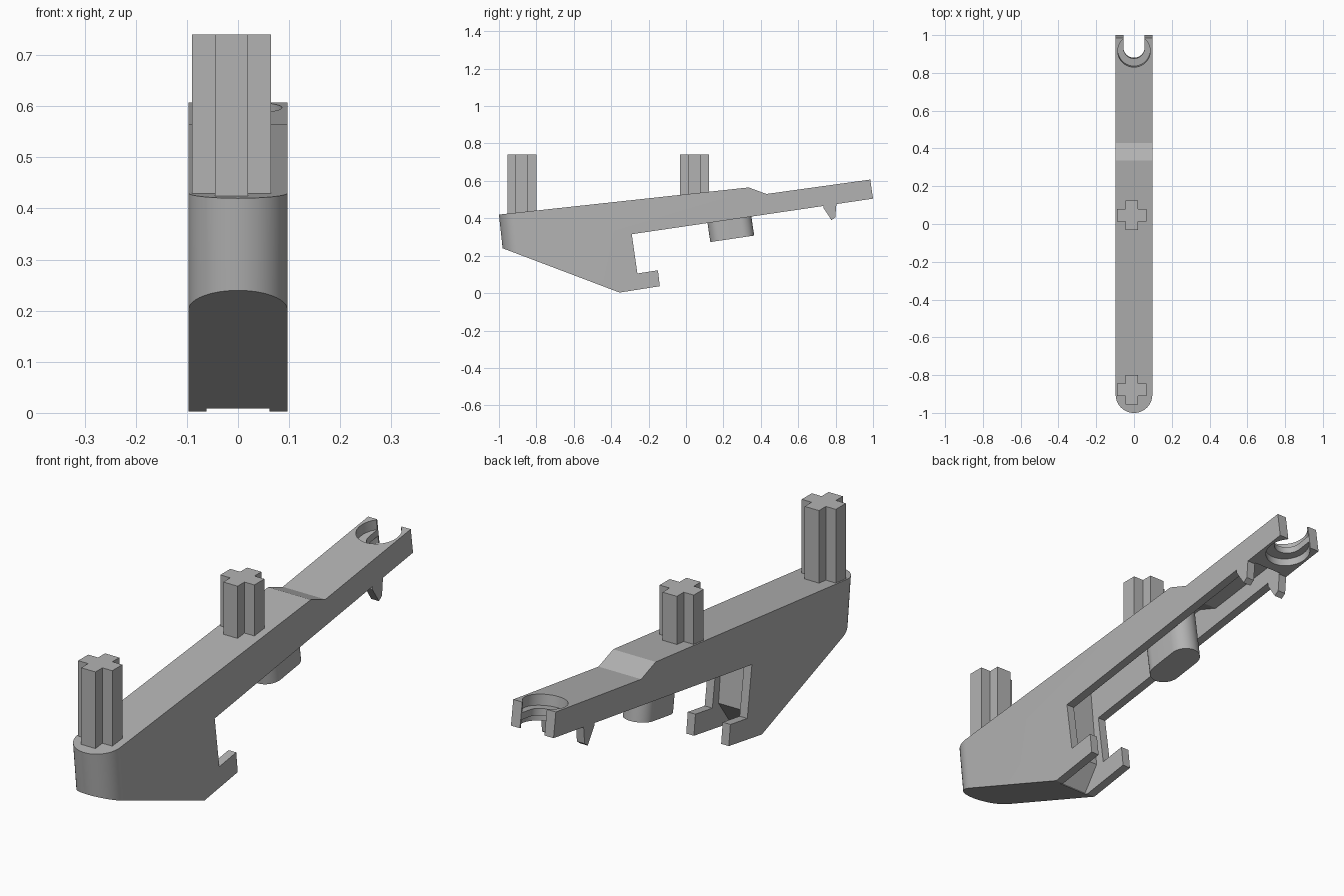
import bpy, bmesh
from math import pi, sin, cos, radians
from mathutils import Vector

cube = bpy.data.objects.get("Cube")
if cube:
    bpy.data.objects.remove(cube, do_unlink=True)

grey = bpy.data.materials.new("light_grey")
grey.use_nodes = True
grey.diffuse_color = (0.45, 0.45, 0.45, 1)
grey.node_tree.nodes["Principled BSDF"].inputs["Base Color"].default_value = (0.45, 0.45, 0.45, 1)

TILT = radians(8.4)
ALONG = Vector((0, cos(TILT), sin(TILT)))    # arm direction
UP = Vector((0, -sin(TILT), cos(TILT)))      # arm normal
HALF = 0.097
WALL = 0.035


def prism(name, points, vec):
    """Extrude a flat outline along a vector."""
    bm = bmesh.new()
    face = bm.faces.new([bm.verts.new(p) for p in points])
    ext = bmesh.ops.extrude_face_region(bm, geom=[face])
    bmesh.ops.translate(bm, vec=vec, verts=[v for v in ext["geom"] if isinstance(v, bmesh.types.BMVert)])
    bmesh.ops.recalc_face_normals(bm, faces=bm.faces)
    me = bpy.data.meshes.new(name)
    bm.to_mesh(me)
    bm.free()
    me.materials.append(grey)
    ob = bpy.data.objects.new(name, me)
    bpy.context.collection.objects.link(ob)
    return ob


def side(name, profile, x0, x1):
    return prism(name, [(x0, y, z) for y, z in profile], (x1 - x0, 0, 0))


def tilted(name, outline, origin, height):
    """Outline in the arm's own plane, raised along the arm normal."""
    o = Vector(origin)
    return prism(name, [o + Vector((u, 0, 0)) + ALONG * v for u, v in outline], UP * height)


def arc(r, cy, start, end, n=24):
    return [(r * cos(start + (end - start) * i / n), cy + r * sin(start + (end - start) * i / n))
            for i in range(n + 1)]


def combine(ob, tool, operation):
    mod = ob.modifiers.new("combine", "BOOLEAN")
    mod.object = tool
    mod.operation = operation
    mod.solver = "EXACT"
    bpy.context.view_layer.objects.active = ob
    bpy.ops.object.modifier_apply(modifier=mod.name)
    bpy.data.objects.remove(tool, do_unlink=True)


def smooth(ob):
    bpy.ops.object.select_all(action="DESELECT")
    ob.select_set(True)
    bpy.context.view_layer.objects.active = ob
    bpy.ops.object.shade_smooth_by_angle(angle=radians(25))


# Arm with its deep front block and the hooks below
arm = side("arm", [(-1.1, 0.409), (-1.1, 0.285), (-0.355, 0.003), (-0.14, 0.037), (-0.15, 0.122),
                   (-0.26, 0.105), (-0.29, 0.315), (1.0, 0.505), (0.985, 0.607),
                   (0.43, 0.53), (0.335, 0.565)], -0.11, 0.11)

# Rounded front end
plan = arc(HALF, -0.846, pi, 2 * pi) + [(HALF, 2), (-HALF, 2)]
combine(arm, prism("plan", [(x, y, -0.1) for x, y in plan], (0, -0.11, 1)), "INTERSECT")

# Channel underneath, open between the hooks
inner = HALF - WALL
combine(arm, side("channel", [(-0.37, -0.05), (-0.37, 0.012), (-0.3, 0.11), (-0.335, 0.455),
                              (0.325, 0.528), (0.42, 0.493), (0.81, 0.546), (0.81, 0.3),
                              (0, -0.05)], -inner, inner), "DIFFERENCE")

# Stepped snap socket at the tip: upper recess, through slot, lower recess
tip = Vector((0, 0.93, 0.497))
ring = arc(0.086, 0, 0, 2 * pi, 40)[:-1]
slot = arc(0.056, 0.01, pi, 2 * pi) + [(0.056, 0.2), (-0.056, 0.2)]
combine(arm, tilted("upper_recess", ring, tip + UP * 0.058, 0.1), "DIFFERENCE")
combine(arm, tilted("slot", slot, tip - UP * 0.1, 0.3), "DIFFERENCE")
combine(arm, tilted("lower_recess", ring, tip - UP * 0.1, 0.13), "DIFFERENCE")
smooth(arm)

# Rounded boss hanging in the channel
r = 0.061
boss = tilted("boss", arc(r, r, pi, 2 * pi) + arc(r, 0.237 - r, 0, pi), (0, 0.13, 0.273), 0.235)
smooth(boss)

# Small catches on both walls
for name, s in (("left_catch", 1), ("right_catch", -1)):
    side(name, [(0.735, 0.475), (0.735, 0.455), (0.778, 0.39), (0.798, 0.405), (0.805, 0.485)],
         s * inner, s * HALF)

# Cross-shaped pegs
a, b = 0.0775, 0.0325
quarter = [(a, -b), (a, b), (b, b)]
cross = []
for c, s in ((1, 0), (0, 1), (-1, 0), (0, -1)):
    cross += [(x * c - y * s, x * s + y * c) for x, y in quarter]
for name, cy, z0 in (("front_peg", -0.878, 0.4), ("middle_peg", 0.046, 0.51)):
    prism(name, [(x - 0.0125, y + cy, z0) for x, y in cross], (0, 0, 0.74 - z0))
